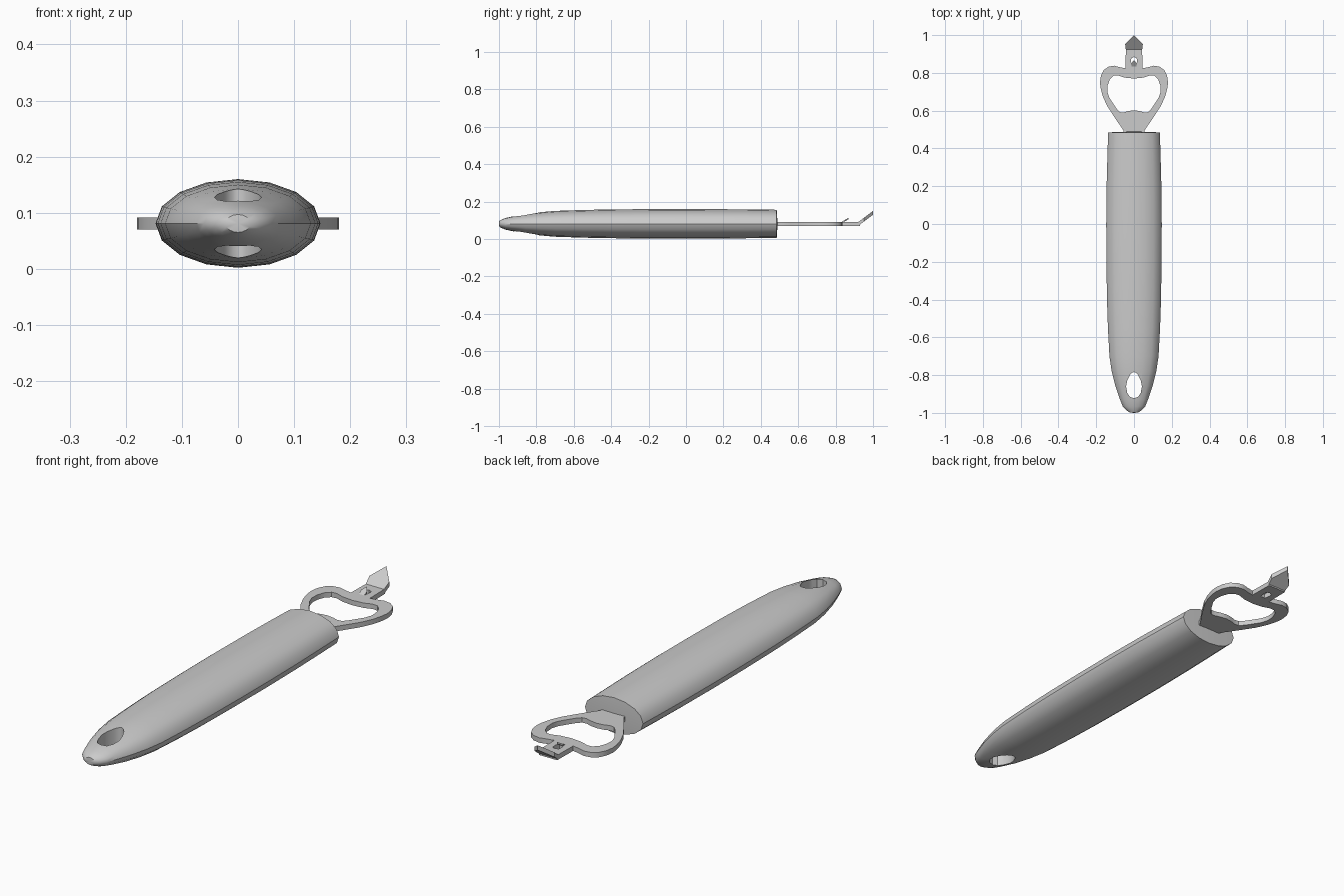
import bpy, bmesh, math

if "Cube" in bpy.data.objects:
    bpy.data.objects.remove(bpy.data.objects["Cube"])

ZC = 0.081  # mid height of handle and blade


def mesh_object(name, bm):
    bmesh.ops.recalc_face_normals(bm, faces=bm.faces)
    me = bpy.data.meshes.new(name)
    bm.to_mesh(me)
    bm.free()
    ob = bpy.data.objects.new(name, me)
    bpy.context.collection.objects.link(ob)
    return ob


def activate(ob):
    bpy.ops.object.select_all(action='DESELECT')
    ob.select_set(True)
    bpy.context.view_layer.objects.active = ob


def mirrored(half):
    """Close a right-half outline by mirroring it over x = 0."""
    return half + [(-x, y) for x, y in reversed(half) if x > 1e-6]


def prism(name, outline, height, thickness):
    """Extrude an outline; height(y) gives the mid surface."""
    bm = bmesh.new()
    rings = [[bm.verts.new((x, y, height(y) + s * thickness / 2)) for x, y in outline]
             for s in (-1, 1)]
    n = len(outline)
    bm.faces.new(rings[0])
    bm.faces.new(rings[1])
    for i in range(n):
        j = (i + 1) % n
        bm.faces.new((rings[0][i], rings[0][j], rings[1][j], rings[1][i]))
    return mesh_object(name, bm)


# Handle: 16-sided ellipses lofted along y (y, half width, half height)
sections = [(-0.998, 0.022, 0.016), (-0.985, 0.042, 0.023), (-0.965, 0.060, 0.031),
            (-0.93, 0.074, 0.039), (-0.86, 0.098, 0.052), (-0.78, 0.118, 0.062),
            (-0.70, 0.130, 0.069), (-0.55, 0.138, 0.074), (-0.40, 0.143, 0.077),
            (-0.20, 0.146, 0.0785), (0.0, 0.147, 0.079), (0.20, 0.145, 0.078),
            (0.35, 0.141, 0.077), (0.485, 0.137, 0.075)]
SIDES = 16
bm = bmesh.new()
rings = []
for y, w, h in sections:
    rings.append([bm.verts.new((w * math.cos(a), y, ZC + h * math.sin(a)))
                  for a in (2 * math.pi * i / SIDES for i in range(SIDES))])
for r0, r1 in zip(rings, rings[1:]):
    for i in range(SIDES):
        j = (i + 1) % SIDES
        bm.faces.new((r0[i], r0[j], r1[j], r1[i]))
for ring, y in ((rings[0], -1.0), (rings[-1], 0.49)):
    centre = bm.verts.new((0, y, ZC))
    for i in range(SIDES):
        bm.faces.new((ring[i], ring[(i + 1) % SIDES], centre))
handle = mesh_object("handle", bm)

# Teardrop hanging hole
drop = mirrored([(0, -0.922), (0.022, -0.915), (0.036, -0.893), (0.042, -0.86),
                 (0.036, -0.83), (0.022, -0.80), (0.01, -0.787), (0, -0.784)])
cutter = prism("hang_hole_cutter", drop, lambda y: ZC, 0.4)
cutter.hide_render = True
mod = handle.modifiers.new("hang_hole", 'BOOLEAN')
mod.operation = 'DIFFERENCE'
mod.object = cutter
activate(handle)
bpy.ops.object.modifier_apply(modifier=mod.name)
bpy.data.objects.remove(cutter)

# Opener blade: flat plate with the bottle loop and a small slot
outer = mirrored([(0.055, 0.45), (0.055, 0.495), (0.10, 0.56), (0.142, 0.625),
                  (0.165, 0.675), (0.177, 0.72), (0.180, 0.75), (0.175, 0.785),
                  (0.160, 0.815), (0.135, 0.833), (0.105, 0.838), (0.075, 0.830),
                  (0.045, 0.824), (0.043, 0.93)])
loop = mirrored([(0, 0.770), (0.05, 0.775), (0.085, 0.787), (0.108, 0.785), (0.128, 0.765),
                 (0.139, 0.735), (0.141, 0.70), (0.131, 0.67), (0.112, 0.64),
                 (0.092, 0.61), (0.075, 0.592), (0.055, 0.590), (0.03, 0.598), (0, 0.602)])
slot = mirrored([(0.010, 0.838), (0.016, 0.86), (0.014, 0.878), (0, 0.884)])
cu = bpy.data.curves.new("opener_blade", 'CURVE')
cu.dimensions = '2D'
cu.fill_mode = 'BOTH'
cu.extrude = 0.0105
for pts in (outer, loop, slot):
    sp = cu.splines.new('POLY')
    sp.points.add(len(pts) - 1)
    for p, (x, y) in zip(sp.points, pts):
        p.co = (x, y, 0, 1)
    sp.use_cyclic_u = True
blade = bpy.data.objects.new("opener_blade", cu)
blade.location.z = ZC
bpy.context.collection.objects.link(blade)
activate(blade)
bpy.ops.object.convert(target='MESH')
blade = bpy.context.object
bm = bmesh.new()
bm.from_mesh(blade.data)
bmesh.ops.remove_doubles(bm, verts=bm.verts, dist=1e-5)
bmesh.ops.recalc_face_normals(bm, faces=bm.faces)
bm.to_mesh(blade.data)
bm.free()

# Bent-up can piercing point
prism("piercing_tip", mirrored([(0.043, 0.922), (0.047, 0.952), (0, 1.0)]),
      lambda y: ZC + 0.75 * (y - 0.922), 0.02)

# Small tooth lifted out of the slot
prism("can_hook", mirrored([(0.012, 0.832), (0.014, 0.85), (0, 0.868)]),
      lambda y: ZC + 0.006 + 0.62 * (y - 0.832), 0.008)

# Smooth curved sides, keep sharp edges
for ob in (handle, blade):
    activate(ob)
    bpy.ops.object.shade_smooth_by_angle(angle=math.radians(35))
